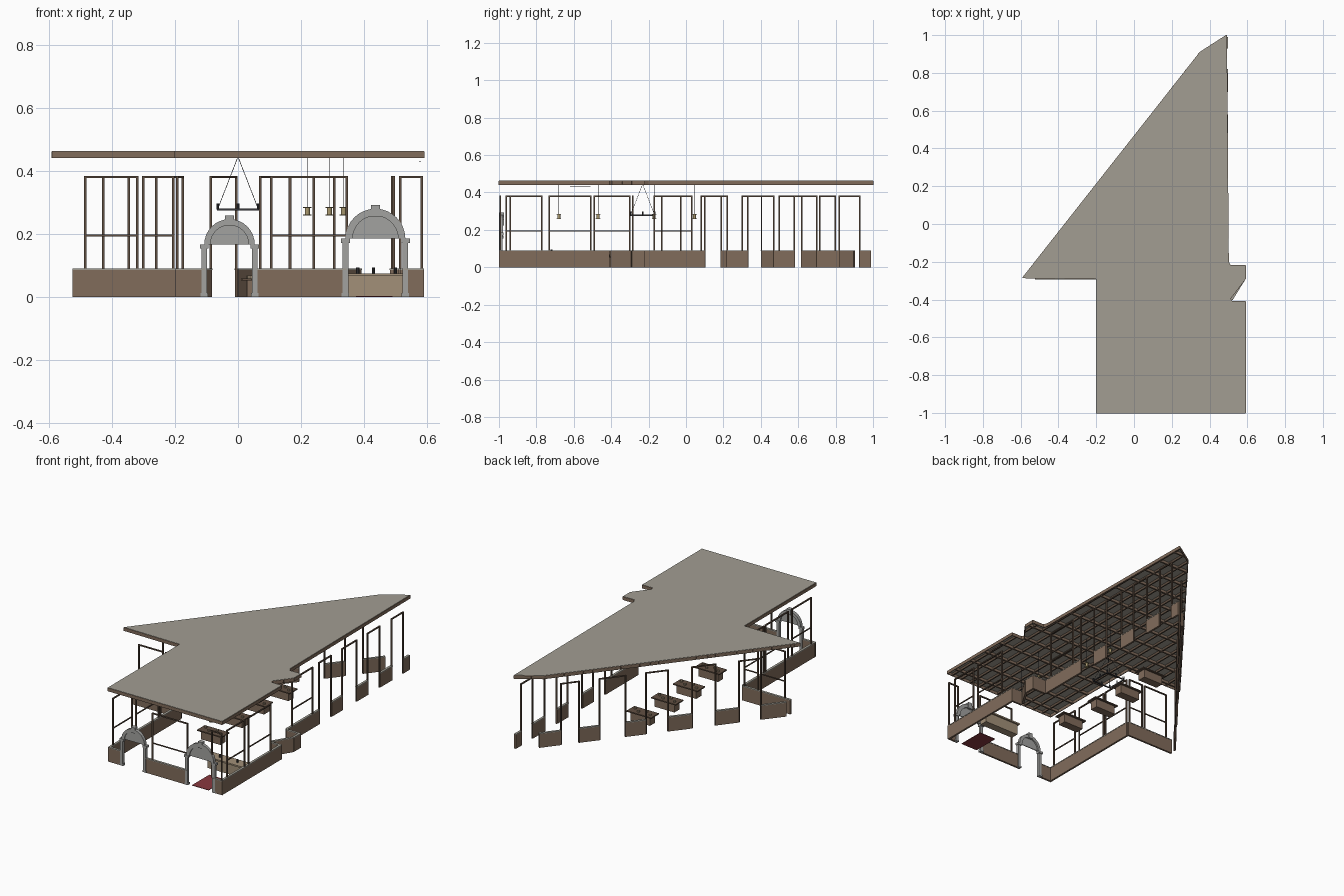
import bpy, bmesh, math
from mathutils import Vector, Matrix

if "Cube" in bpy.data.objects:
    bpy.data.objects.remove(bpy.data.objects["Cube"])

def material(name, rgb):
    m = bpy.data.materials.new(name)
    m.diffuse_color = (*rgb, 1)
    m.use_nodes = True
    m.node_tree.nodes["Principled BSDF"].inputs["Base Color"].default_value = m.diffuse_color
    return m

WOOD = material("wood", (0.22, 0.15, 0.105))
DARK = material("dark_wood", (0.12, 0.08, 0.055))
PALE = material("pale_wood", (0.36, 0.28, 0.19))
ROOF = material("roofing", (0.36, 0.34, 0.29))
STONE = material("stone", (0.36, 0.36, 0.35))
METAL = material("metal", (0.04, 0.04, 0.045))
BRASS = material("brass", (0.40, 0.32, 0.16))
RED = material("red_carpet", (0.25, 0.04, 0.05))
groups = {}

def group(name, mat):
    return groups.setdefault(name, (bmesh.new(), mat))[0]

def box(name, mat, x0, x1, y0, y1, z0, z1):
    m = Matrix.Translation(((x0 + x1) / 2, (y0 + y1) / 2, (z0 + z1) / 2))
    m = m @ Matrix.Diagonal((x1 - x0, y1 - y0, z1 - z0, 1))
    bmesh.ops.create_cube(group(name, mat), size=1, matrix=m)

def slab(name, mat, p, q, z0, z1, t):
    """Upright board of thickness t from plan point p to q."""
    p, q = Vector(p), Vector(q)
    d, c = q - p, (p + q) / 2
    m = Matrix.Translation((c.x, c.y, (z0 + z1) / 2)) @ Matrix.Rotation(math.atan2(d.y, d.x), 4, 'Z')
    bmesh.ops.create_cube(group(name, mat), size=1, matrix=m @ Matrix.Diagonal((d.length, t, z1 - z0, 1)))

def rod(name, mat, p, q, r, r2=None, n=8):
    p, q = Vector(p), Vector(q)
    m = Matrix.Translation((p + q) / 2) @ (q - p).to_track_quat('Z', 'Y').to_matrix().to_4x4()
    bmesh.ops.create_cone(group(name, mat), cap_ends=True, segments=n, radius1=r,
                          radius2=r if r2 is None else r2, depth=(q - p).length, matrix=m)

def prism(name, mat, pts, offset):
    bm = group(name, mat)
    f = bm.faces.new([bm.verts.new(p) for p in pts])
    new = bmesh.ops.extrude_face_region(bm, geom=[f], use_keep_orig=True)
    bmesh.ops.translate(bm, vec=offset, verts=[v for v in new['geom'] if isinstance(v, bmesh.types.BMVert)])

# Roof plate and fascia
OUT = [(-.2, -1), (.59, -1), (.59, -.41), (.52, -.41), (.51, -.395), (.59, -.29), (.59, -.22),
       (.51, -.22), (.50, -.2), (.49, 1), (.35, .91), (-.59, -.285), (-.2, -.29)]
prism("roof_plate", ROOF, [(x, y, .459) for x, y in OUT], (0, 0, .004))
for a, b in zip(OUT, OUT[1:] + OUT[:1]):
    slab("roof_fascia", WOOD, a, b, .441, .461, .004)

# Roof joists clipped to the outline
def crossings(axis, c):
    r = []
    for a, b in zip(OUT, OUT[1:] + OUT[:1]):
        if (a[axis] - c) * (b[axis] - c) < 0:
            r.append(a[1 - axis] + (c - a[axis]) / (b[axis] - a[axis]) * (b[1 - axis] - a[1 - axis]))
    r.sort()
    return list(zip(r[::2], r[1::2]))

for i in range(17):
    x = -.553 + .069 * i
    for a, b in crossings(0, x):
        slab("roof_joist", DARK, (x, a), (x, b), .445, .459, .008)
for i in range(15):
    y = -.93 + .134 * i
    for a, b in crossings(1, y):
        slab("roof_cross_beam", WOOD, (a, y), (b, y), .441, .457, .010)

# Low walls with a cap
def low_wall(p, q):
    slab("low_wall", WOOD, p, q, 0, .086, .012)
    slab("wall_cap", ROOF, p, q, .086, .091, .015)

def frame(p, q, z0, mid=False):
    for c in (p, q):
        box("frame_post", DARK, c[0] - .004, c[0] + .004, c[1] - .004, c[1] + .004, z0, .384)
    slab("frame_head", DARK, p, q, .377, .384, .008)
    if mid:
        slab("frame_mid_rail", DARK, p, q, .192, .198, .006)

def diag(x):
    return (x, .41 + 1.266 * x)

S, W, E, N = -.993, -.193, .583, .494
for p, q in [((-.2, S), (-.105, S)), ((.06, S), (.345, S)), ((.525, S), (.59, S)),
             ((W, S), (W, -.29)), ((-.525, -.285), (W, -.285)),
             ((E, S), (E, -.415)), ((.515, -.415), (.59, -.415)), ((.515, -.4), (E, -.29)),
             ((E, -.29), (E, -.22)), ((N, -.225), (E, -.225))]:
    low_wall(p, q)

# East side and diagonal side: walls alternate with tall door frames
east = [(-.22, .10), (.22, .33), (.47, .58), (.70, .82), (.93, .99)]
slant = [(-.52, -.427), (-.346, -.26), (-.175, -.087), (-.005, .07), (.165, .24), (.306, .387)]
for segs, pt in ((east, lambda y: (N - .005, y)), (slant, diag)):
    for a, b in segs:
        low_wall(pt(a), pt(b))
    for (_, a), (b, _) in zip(segs, segs[1:]):
        frame(pt(a), pt(b), 0)

# Windows standing on the low walls
for a, b in [(-.96, -.77), (-.73, -.51), (-.49, -.30)]:
    frame((W, a), (W, b), .09, True)
for a, b in [(-.94, -.77), (-.73, -.51)]:
    frame((E, a), (E, b), .09, True)
frame((N, -.17), (N, .03), .09, True)
for a, b in [(-.485, -.32), (-.30, -.205)]:
    frame((a, -.285), (b, -.285), .09, True)
frame((.105, S), (.345, S), .09, True)
frame((.515, S), (E, S), .09)

# Stone entrance arches: columns, capitals, fanlight, ring, keystone
def arch(cx, r, base):
    for s in (-1, 1):
        x = cx + s * r
        box("arch_column", STONE, x - .009, x + .009, -1, -.982, 0, base - .014)
        box("arch_capital", STONE, x - .014, x + .014, -1, -.977, base - .014, base)
        box("arch_plinth", STONE, x - .012, x + .012, -1, -.979, 0, .012)
    n = 16
    pts = [(math.cos(math.pi * i / n), math.sin(math.pi * i / n)) for i in range(n + 1)]
    prism("arch_fanlight", STONE, [(cx + r * .8 * c, -.993, base + r * .8 * s) for c, s in pts], (0, .005, 0))
    for (a, b), (c, d) in zip(pts, pts[1:]):
        prism("arch_ring", STONE, [(cx + k * r * u, -.999, base + k * r * v)
              for k, u, v in ((.76, a, b), (1, a, b), (1, c, d), (.76, c, d))], (0, .02, 0))
    box("arch_keystone", STONE, cx - .014, cx + .014, -1, -.974, base + r * .72, base + r + .012)

arch(-.027, .08, .167)
arch(.436, .095, .185)

# Carpet and reception desk
box("entrance_carpet", RED, .375, .49, -.99, -.82, 0, .003)
box("reception_desk", PALE, .31, .55, -.745, -.695, 0, .066)
box("reception_top", PALE, .30, .56, -.755, -.685, .066, .075)
for x in (.38, .43, .50):
    rod("desk_item", METAL, (x, -.72, .075), (x, -.72, .094), .005)

# Row of serving tables with small items
for x, y in [(.127, -.426), (.098, -.17), (.095, .05), (.106, .276)]:
    box("table_body", WOOD, x - .068, x + .068, y - .026, y + .026, 0, .052)
    box("table_top", DARK, x - .085, x + .085, y - .038, y + .038, .052, .059)
    for i in range(4):
        X = x - .06 + .04 * i
        rod("table_item", PALE, (X, y + .012 * (-1) ** i, .059), (X, y + .012 * (-1) ** i, .068), .008)

# Pendant lamps
for x, y in [(.29, -.68), (.335, -.47), (.22, -.17), (.22, .045)]:
    rod("lamp_cord", METAL, (x, y, .285), (x, y, .445), .001, n=6)
    rod("lamp_shade", BRASS, (x, y, .262), (x, y, .282), .008, n=12)
    for z in (.258, .282):
        rod("lamp_rim", BRASS, (x, y, z), (x, y, z + .004), .013, n=12)

# Hanging chandelier frame on four cords
cx, cy, h = 0, -.232, .064
corners = [(cx - h, cy - h), (cx + h, cy - h), (cx + h, cy + h), (cx - h, cy + h)]
for a, b in zip(corners, corners[1:] + corners[:1]):
    slab("chandelier_bar", METAL, a, b, .275, .281, .006)
    rod("chandelier_cord", METAL, (*a, .28), (cx, cy, .445), .001, n=6)
    for t in (0, .5):
        X, Y = a[0] + (b[0] - a[0]) * t, a[1] + (b[1] - a[1]) * t
        rod("chandelier_candle", METAL, (X, Y, .278), (X, Y, .297), .004)

# Slim ceiling rod near the east edge
rod("ceiling_rod", METAL, (.578, -.62, .43), (.578, -.51, .43), .002, n=6)

for name, (bm, mat) in groups.items():
    bmesh.ops.recalc_face_normals(bm, faces=bm.faces[:])
    me = bpy.data.meshes.new(name)
    bm.to_mesh(me)
    bm.free()
    me.materials.append(mat)
    bpy.context.collection.objects.link(bpy.data.objects.new(name, me))
